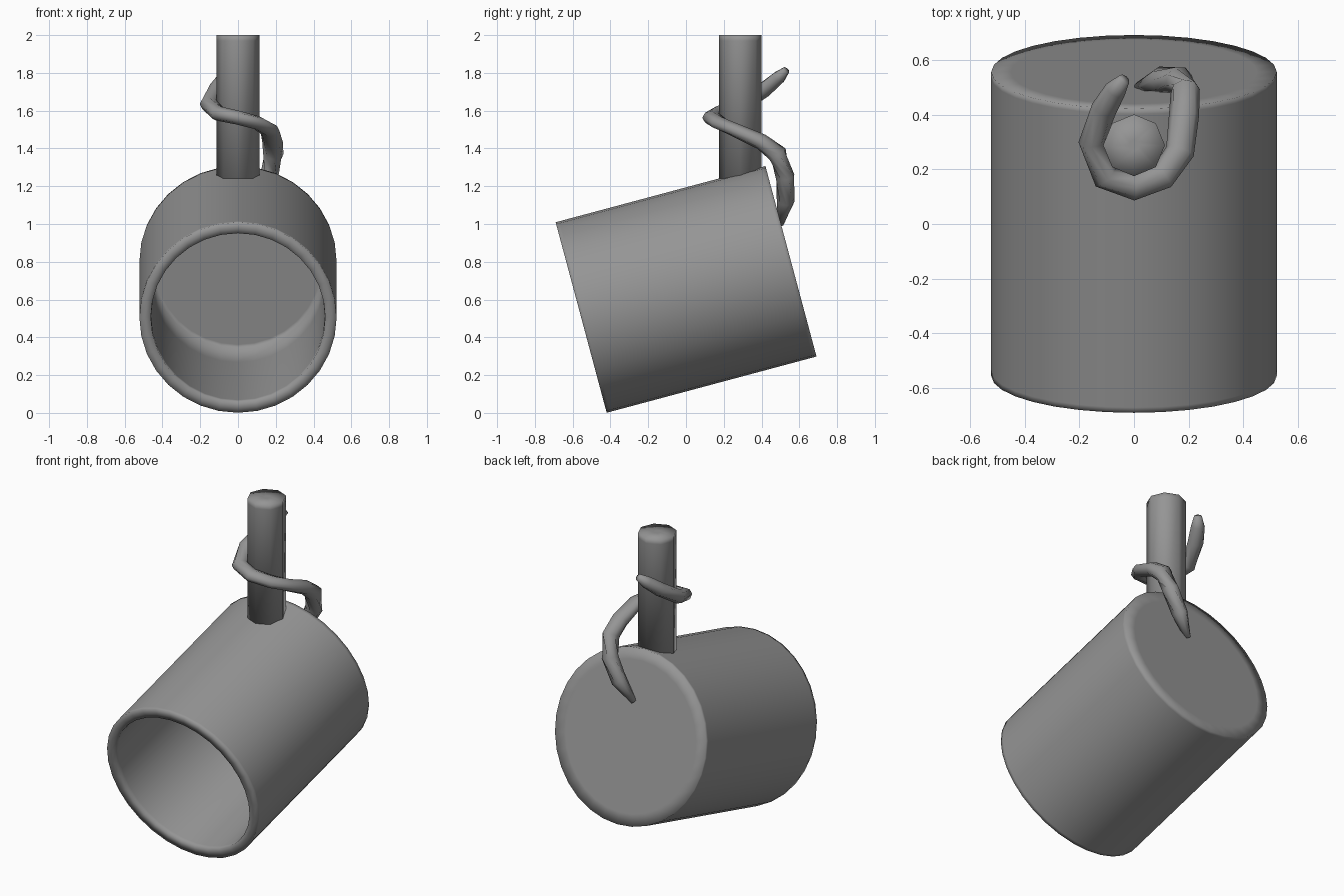
import bpy, bmesh, math
from mathutils import Vector, Matrix

if "Cube" in bpy.data.objects:
    bpy.data.objects.remove(bpy.data.objects["Cube"])

# Dark grey finish shared by all parts
grey = bpy.data.materials.new("dark_grey")
grey.diffuse_color = (0.3, 0.3, 0.3, 1)
grey.use_nodes = True
grey.node_tree.nodes["Principled BSDF"].inputs["Base Color"].default_value = grey.diffuse_color


def loft(name, rings):
    """Skin a list of equal-length point rings, capping both ends."""
    bm = bmesh.new()
    loops = [[bm.verts.new(p) for p in ring] for ring in rings]
    n = len(loops[0])
    for a, b in zip(loops, loops[1:]):
        for i in range(n):
            j = (i + 1) % n
            bm.faces.new((a[i], a[j], b[j], b[i]))
    bm.faces.new(loops[0][::-1])
    bm.faces.new(loops[-1])
    bmesh.ops.recalc_face_normals(bm, faces=bm.faces)
    for f in bm.faces:
        f.smooth = True
    mesh = bpy.data.meshes.new(name)
    bm.to_mesh(mesh)
    bm.free()
    mesh.materials.append(grey)
    obj = bpy.data.objects.new(name, mesh)
    bpy.context.collection.objects.link(obj)
    return obj


def circle(r, z, n):
    return [(r * math.cos(2 * math.pi * i / n), r * math.sin(2 * math.pi * i / n), z)
            for i in range(n)]


# Hollow tilted barrel: (radius, distance along axis), closed back, open front
profile = [(0.45, 1.15), (0.522, 1.15), (0.522, 1.13), (0.522, 0.02), (0.522, 0),
           (0.49, 0), (0.462, 0), (0.46, 0.03), (0.46, 0.8), (0.46, 1.09), (0.44, 1.09)]
barrel = loft("barrel", [circle(r, d, 32) for r, d in profile])
barrel.matrix_world = (Matrix.Translation((0, -0.555, 0.505))
                       @ Matrix.Rotation(math.radians(-75), 4, 'X'))

# Octagonal upright handle, slightly sunk into the barrel wall
handle = loft("handle", [circle(r, z, 8) for r, z in
                         [(0.113, 1.2), (0.113, 1.97), (0.113, 2.0), (0.02, 2.0)]])
handle.location = (0, 0.288, 0)

# Vine winding round the handle: x, y, z, half width, half height
path = [(0.015, 0.50, 1.00, 0.018, 0.018), (0.10, 0.528, 1.12, 0.048, 0.046),
        (0.165, 0.525, 1.25, 0.052, 0.052), (0.187, 0.485, 1.37, 0.054, 0.052),
        (0.183, 0.40, 1.435, 0.055, 0.043), (0.168, 0.265, 1.495, 0.053, 0.037),
        (0.105, 0.175, 1.535, 0.05, 0.036), (0, 0.135, 1.563, 0.049, 0.037),
        (-0.105, 0.17, 1.585, 0.048, 0.04), (-0.155, 0.30, 1.635, 0.048, 0.042),
        (-0.11, 0.42, 1.715, 0.047, 0.042), (-0.068, 0.49, 1.775, 0.04, 0.037),
        (-0.035, 0.53, 1.815, 0.022, 0.02)]
pts = [Vector(p[:3]) for p in path]
rings = []
for i, p in enumerate(path):
    t = (pts[min(i + 1, len(pts) - 1)] - pts[max(i - 1, 0)]).normalized()
    side = t.cross(Vector((0, 0, 1))).normalized()
    up = side.cross(t)
    rings.append([pts[i] + side * p[3] * math.cos(k * math.pi / 4)
                  + up * p[4] * math.sin(k * math.pi / 4) for k in range(8)])
loft("vine", rings)
